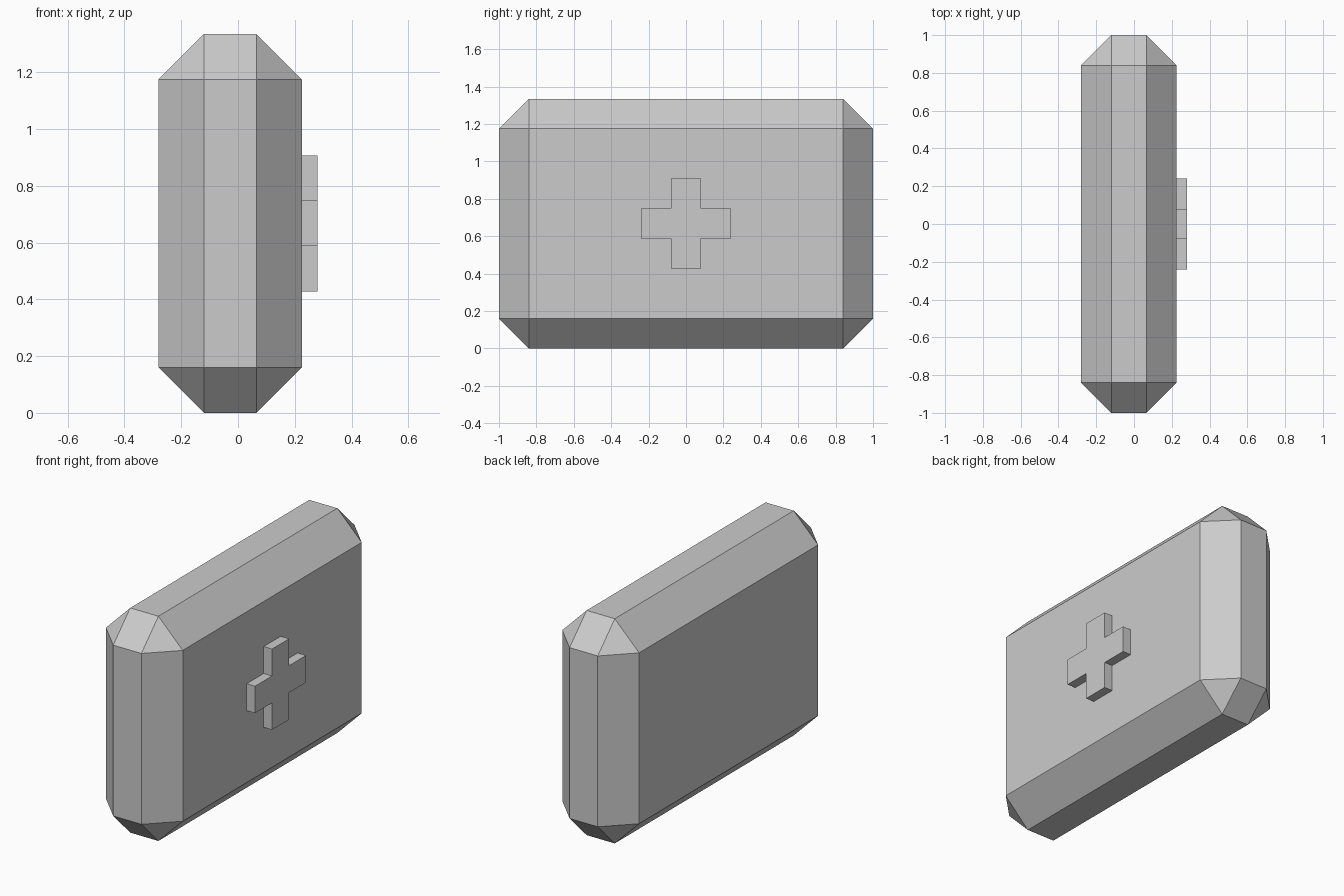
import bpy, bmesh
from mathutils import Vector

if "Cube" in bpy.data.objects:
    bpy.data.objects.remove(bpy.data.objects["Cube"])

X0, X1, XC = -0.28, 0.225, 0.28   # body back, body face, emblem face
H, CH = 1.335, 0.16               # body height, chamfer width


def finish(bm, name):
    bmesh.ops.recalc_face_normals(bm, faces=bm.faces[:])
    mesh = bpy.data.meshes.new(name)
    bm.to_mesh(mesh)
    bm.free()
    obj = bpy.data.objects.new(name, mesh)
    bpy.context.collection.objects.link(obj)
    return obj


# Case body: a box with every edge chamfered
bm = bmesh.new()
bmesh.ops.create_cube(bm, size=1)
bmesh.ops.scale(bm, vec=(X1 - X0, 2, H), verts=bm.verts[:])
bmesh.ops.translate(bm, vec=((X0 + X1) / 2, 0, H / 2), verts=bm.verts[:])
bmesh.ops.bevel(bm, geom=bm.edges[:], offset=CH, offset_type='OFFSET',
                segments=1, affect='EDGES', clamp_overlap=True)
finish(bm, "case_body")

# Raised cross: one arm profile turned four times, then extruded
a, b = 0.08, 0.24
arm = [(b, -a), (b, a), (a, a)]
outline = []
for _ in range(4):
    outline += arm
    arm = [(-z, y) for y, z in arm]

bm = bmesh.new()
start = X1 - 0.005
face = bm.faces.new([bm.verts.new((start, y, z + H / 2)) for y, z in outline])
ext = bmesh.ops.extrude_face_region(bm, geom=[face], use_keep_orig=True)
moved = [v for v in ext["geom"] if isinstance(v, bmesh.types.BMVert)]
bmesh.ops.translate(bm, vec=Vector((XC - start, 0, 0)), verts=moved)
finish(bm, "raised_cross")
